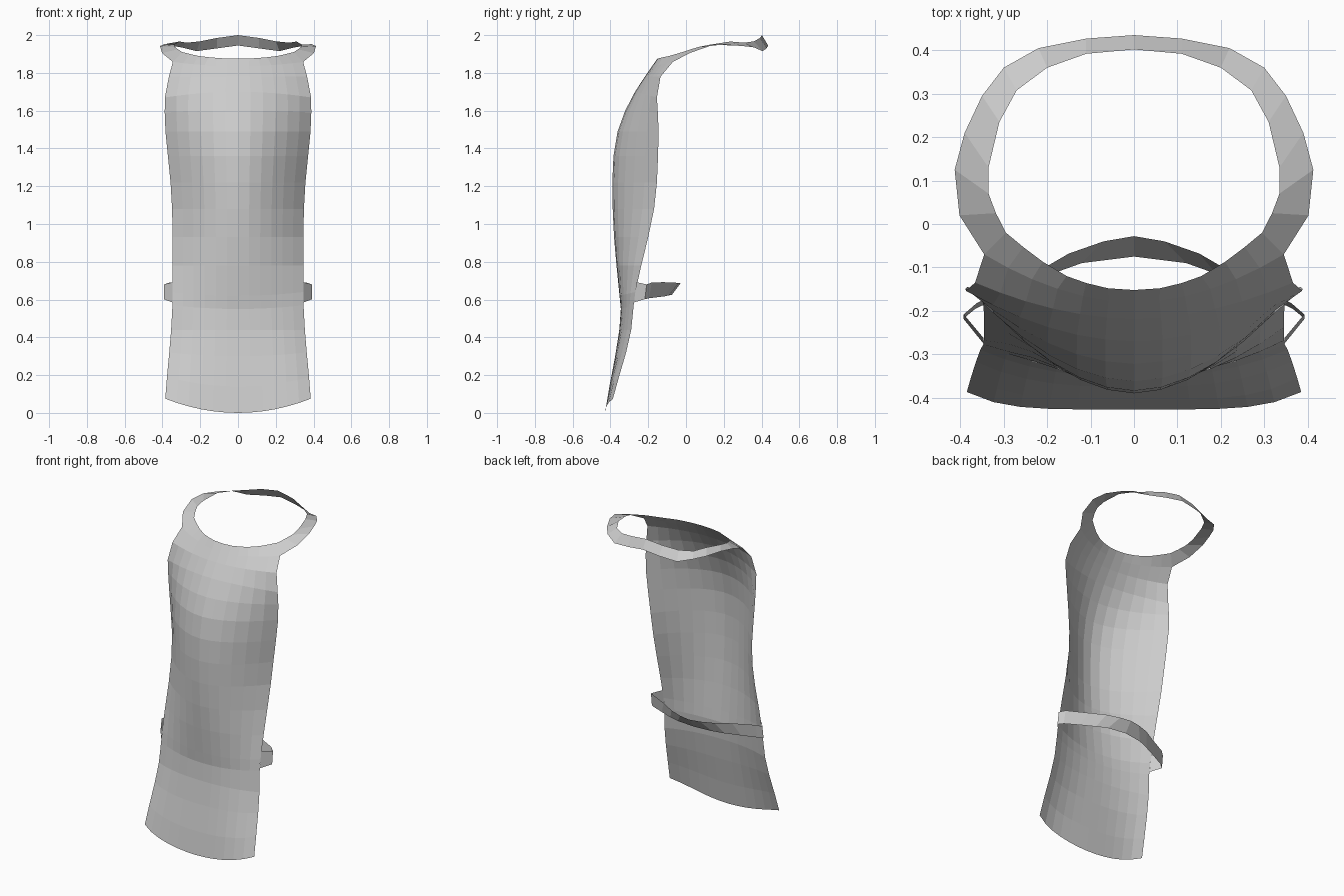
import bpy


def add_mesh(name, rows, closed=False):
    """Skin a grid of points (equal-length rows) with quads."""
    n = len(rows[0])
    verts = [p for r in rows for p in r]
    faces = []
    for i in range(len(rows) - 1):
        for j in range(n - 1):
            a = i * n + j
            faces.append((a, a + 1, a + n + 1, a + n))
    me = bpy.data.meshes.new(name)
    me.from_pydata(verts, [], faces)
    me.update()
    ob = bpy.data.objects.new(name, me)
    bpy.context.collection.objects.link(ob)
    return ob


def mirrored(half):
    """Half row starting at x = 0 -> full row, left to right."""
    return [(-x, y, z) for x, y, z in half[:0:-1]] + half


# Apron panel: centre y, centre z, edge x, edge y, edge z, curve exponent
stations = [
    (-.427, .00, .385, -.387, .075, 5),
    (-.405, .14, .376, -.355, .19, 4),
    (-.375, .30, .364, -.317, .32, 3),
    (-.353, .44, .354, -.290, .44, 2.4),
    (-.345, .55, .347, -.277, .57, 2.2),
    (-.352, .62, .346, -.268, .64, 2.1),
    (-.368, .78, .346, -.237, .78, 2),
    (-.381, .93, .346, -.200, .93, 1.9),
    (-.388, 1.08, .349, -.169, 1.08, 1.9),
    (-.390, 1.22, .357, -.154, 1.22, 1.9),
    (-.384, 1.36, .371, -.148, 1.36, 1.9),
    (-.362, 1.49, .384, -.145, 1.49, 1.9),
    (-.322, 1.60, .388, -.149, 1.59, 1.9),
    (-.270, 1.70, .387, -.154, 1.67, 1.9),
    (-.218, 1.78, .366, -.135, 1.78, 1.9),
    (-.180, 1.835, .345, -.070, 1.858, 1.9),
]
columns = (0, .17, .34, .51, .68, .84, 1)
rows = []
for cy, cz, ex, ey, ez, p in stations:
    rows.append(mirrored([(u * ex, cy + (ey - cy) * u ** p, cz + (ez - cz) * u * u)
                          for u in columns]))
# Neckline finishes the panel
rows.append(mirrored([(0, -.152, 1.875), (.06, -.148, 1.876), (.11, -.136, 1.879),
                      (.155, -.120, 1.883), (.21, -.087, 1.89), (.255, -.053, 1.90),
                      (.295, -.020, 1.91)]))
add_mesh("apron_panel", rows)

# Neck strap: twisted ribbon from shoulder to shoulder, listed from the nape
inner = [(0, .402, 2.0), (.11, .392, 1.985), (.20, .36, 1.967), (.27, .308, 1.96),
         (.31, .235, 1.966), (.335, .13, 1.95), (.335, .07, 1.938), (.295, -.02, 1.91)]
outer = [(0, .435, 1.945), (.11, .427, 1.93), (.22, .405, 1.915), (.30, .36, 1.935),
         (.35, .295, 1.943), (.39, .21, 1.952), (.413, .125, 1.942), (.402, .02, 1.905),
         (.345, -.07, 1.858)]
inner.insert(7, (.318, .025, 1.925))
add_mesh("neck_strap", [mirrored(outer), mirrored(inner)])

# Waist strap: ribbon looping out at the sides and across the back
lower = [(0, -.075, .625), (.12, -.09, .622), (.19, -.115, .617), (.28, -.155, .612),
         (.365, -.195, .607), (.393, -.218, .602), (.347, -.275, .585)]
upper = [(0, -.028, .687), (.07, -.04, .688), (.15, -.068, .69), (.24, -.12, .692),
         (.362, -.182, .69), (.392, -.208, .68), (.347, -.262, .692)]
add_mesh("waist_strap", [mirrored(lower), mirrored(upper)])
